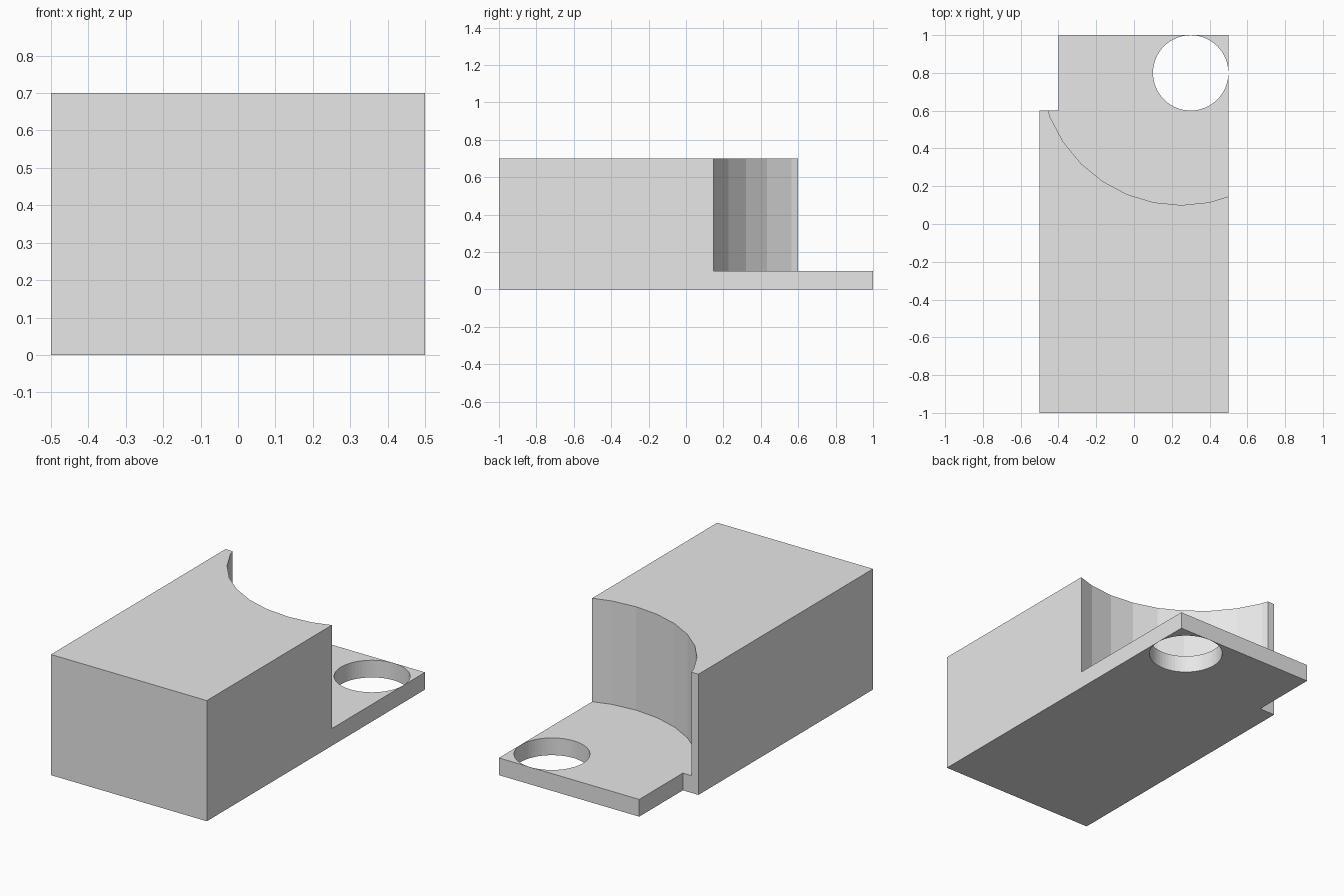
import bpy
import bmesh
from math import cos, sin, tau

cube = bpy.data.objects.get("Cube")
if cube:
    bpy.data.objects.remove(cube, do_unlink=True)

grey = bpy.data.materials.new("light_grey")
grey.use_nodes = True
colour = (0.8, 0.8, 0.8, 1)
grey.diffuse_color = colour
grey.node_tree.nodes["Principled BSDF"].inputs["Base Color"].default_value = colour


def prism(name, outline, bottom, top):
    """Extrude a plan outline straight up."""
    bm = bmesh.new()
    face = bm.faces.new([bm.verts.new((x, y, bottom)) for x, y in outline])
    raised = bmesh.ops.extrude_face_region(bm, geom=[face])["geom"]
    verts = [v for v in raised if isinstance(v, bmesh.types.BMVert)]
    bmesh.ops.translate(bm, verts=verts, vec=(0, 0, top - bottom))
    bmesh.ops.recalc_face_normals(bm, faces=bm.faces)
    mesh = bpy.data.meshes.new(name)
    bm.to_mesh(mesh)
    bm.free()
    mesh.materials.append(grey)
    obj = bpy.data.objects.new(name, mesh)
    bpy.context.collection.objects.link(obj)
    return obj


def circle(cx, cy, radius, sides):
    return [(cx + radius * cos(tau * i / sides), cy + radius * sin(tau * i / sides))
            for i in range(sides)]


def rectangle(x0, y0, x1, y1):
    return [(x0, y0), (x1, y0), (x1, y1), (x0, y1)]


def cut(target, cutter):
    """Subtract the cutter, bake the result and discard the cutter."""
    cutter.hide_render = True
    mod = target.modifiers.new("cut", "BOOLEAN")
    mod.operation = "DIFFERENCE"
    mod.solver = "EXACT"
    mod.object = cutter
    bpy.context.view_layer.objects.active = target
    bpy.ops.object.modifier_apply(modifier=mod.name)
    bpy.data.objects.remove(cutter, do_unlink=True)


# Solid block with a stepped plan, wide body and narrower mounting tab
block = prism("mounting_block",
              [(-0.5, -1), (0.5, -1), (0.5, 1), (-0.4, 1), (-0.4, 0.6), (-0.5, 0.6)],
              0, 0.7)

# Clear the space above the tab, leaving a thin plate
cut(block, prism("tab_clearance", rectangle(-1, 0.6, 1, 1.5), 0.1, 1))

# Concave round recess in the back of the body
cut(block, prism("round_recess", circle(0.25, 0.85, 0.75, 32), 0.1, 1.1))

# Through hole in the tab corner, all but touching both outer edges
cut(block, prism("tab_hole", circle(0.3, 0.8, 0.1995, 64), -0.5, 0.5))
